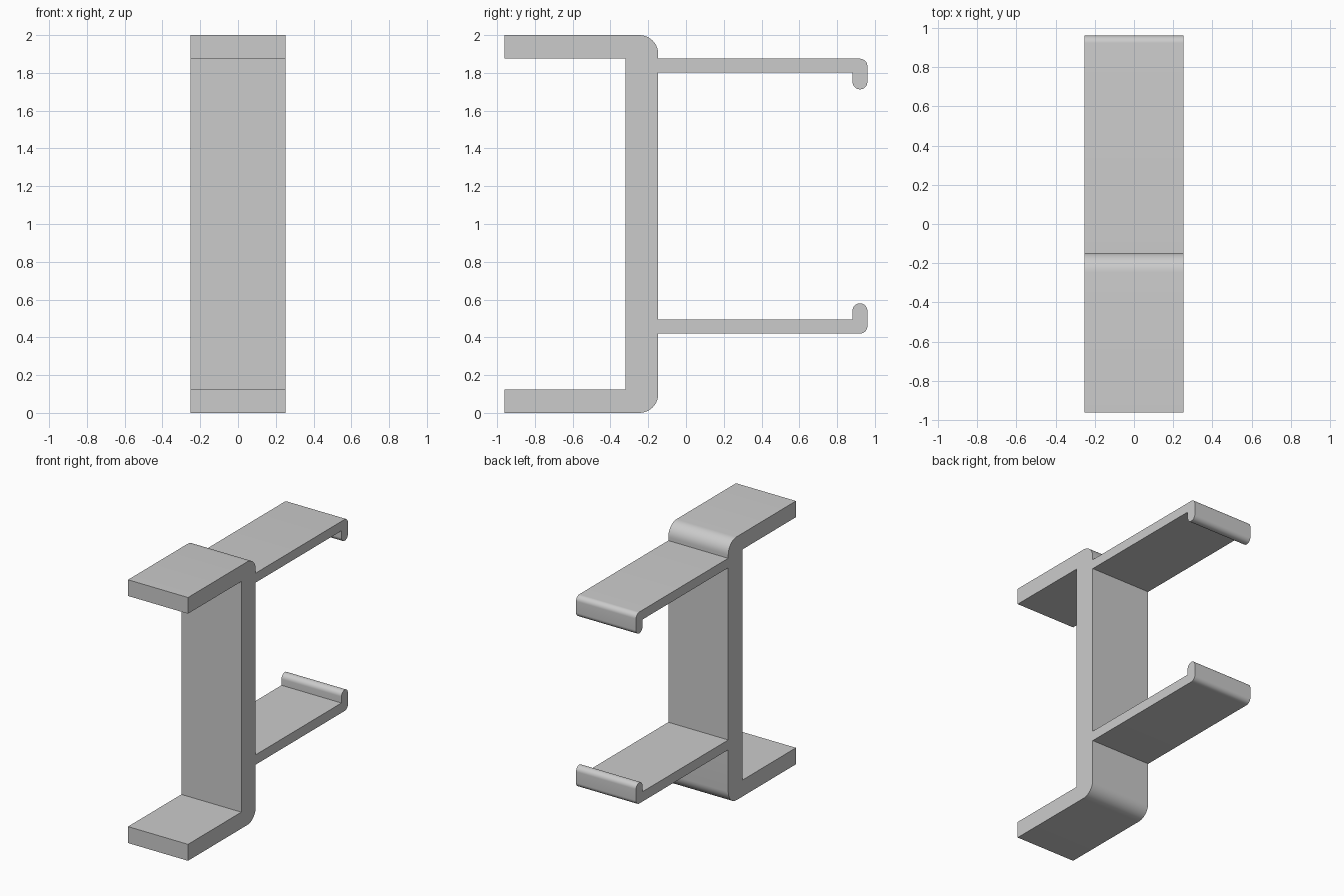
import bpy
import bmesh
from mathutils import Vector

cube = bpy.data.objects.get("Cube")
if cube:
    bpy.data.objects.remove(cube, do_unlink=True)

HALF_WIDTH = 0.252
FRONT, POST_FRONT, POST_BACK = -0.96, -0.32, -0.147
HOOK_IN, BACK = 0.882, 0.96
BEND, ROUND = 0.1, 0.0385


def fillet(points, steps=10):
    """Turn (y, z, radius) corners into an outline with rounded corners."""
    outline = []
    for i, (y, z, r) in enumerate(points):
        corner = Vector((y, z))
        if r == 0:
            outline.append(corner)
            continue
        before = (Vector(points[i - 1][:2]) - corner).normalized()
        after = (Vector(points[(i + 1) % len(points)][:2]) - corner).normalized()
        centre = corner + (before + after) * r
        for k in range(steps + 1):
            # sweep from one tangent point to the other
            spoke = (-after).slerp(-before, k / steps)
            outline.append(centre + spoke * r)
    return outline


def arm(under, top, tip, hook_up):
    """Corners of a thin arm with a hooked end, from lower to upper root."""
    if hook_up:
        return [(POST_BACK, under, 0), (BACK, under, ROUND), (BACK, tip, ROUND),
                (HOOK_IN, tip, ROUND), (HOOK_IN, top, 0), (POST_BACK, top, 0)]
    return [(POST_BACK, under, 0), (HOOK_IN, under, 0), (HOOK_IN, tip, ROUND),
            (BACK, tip, ROUND), (BACK, top, ROUND), (POST_BACK, top, 0)]


# Side outline: lower jaw, lower arm, upper arm, upper jaw, inside of the post
corners = [(FRONT, 0, 0), (POST_BACK, 0, BEND)]
corners += arm(0.42, 0.495, 0.58, True)
corners += arm(1.803, 1.875, 1.713, False)
corners += [(POST_BACK, 2, BEND), (FRONT, 2, 0), (FRONT, 1.877, 0),
            (POST_FRONT, 1.877, 0), (POST_FRONT, 0.125, 0), (FRONT, 0.125, 0)]

# Extrude the outline across the width
bm = bmesh.new()
side = bm.faces.new([bm.verts.new((-HALF_WIDTH, p.x, p.y)) for p in fillet(corners)])
grown = bmesh.ops.extrude_face_region(bm, geom=[side])
moved = [v for v in grown["geom"] if isinstance(v, bmesh.types.BMVert)]
bmesh.ops.translate(bm, verts=moved, vec=(2 * HALF_WIDTH, 0, 0))
bmesh.ops.remove_doubles(bm, verts=bm.verts, dist=0.0001)
bmesh.ops.recalc_face_normals(bm, faces=bm.faces)
mesh = bpy.data.meshes.new("hook_bracket")
bm.to_mesh(mesh)
bm.free()
bracket = bpy.data.objects.new("hook_bracket", mesh)
bpy.context.collection.objects.link(bracket)

# Plain grey material
grey = bpy.data.materials.new("light_grey")
grey.use_nodes = True
colour = (0.6, 0.6, 0.6, 1)
grey.diffuse_color = colour
grey.node_tree.nodes["Principled BSDF"].inputs["Base Color"].default_value = colour
mesh.materials.append(grey)

# Smooth bends, sharp edges
bpy.ops.object.select_all(action="DESELECT")
bracket.select_set(True)
bpy.context.view_layer.objects.active = bracket
bpy.ops.object.shade_smooth_by_angle(angle=0.6)
